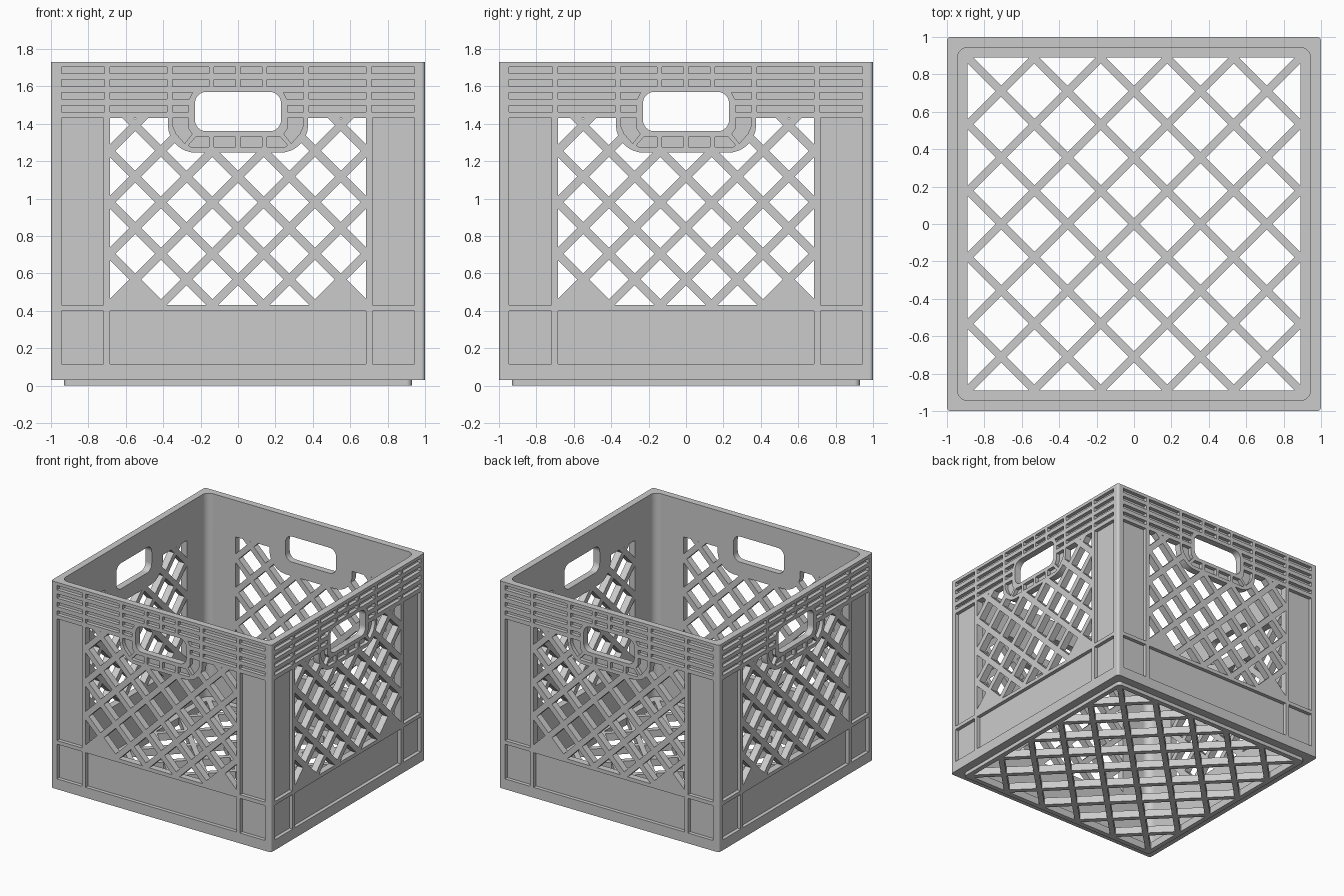
import bpy, bmesh, math
from mathutils import Matrix

if "Cube" in bpy.data.objects:
    bpy.data.objects.remove(bpy.data.objects["Cube"])

FRONT = Matrix.Rotation(math.pi / 2, 4, 'X')   # (u, v, w) -> x, z, outward
FLAT = Matrix.Identity(4)


def prism(bm, pts, w0, w1, m=FLAT):
    lo = [bm.verts.new(m @ Matrix.Translation((u, v, w0)).translation) for u, v in pts]
    hi = [bm.verts.new(m @ Matrix.Translation((u, v, w1)).translation) for u, v in pts]
    bm.faces.new(lo[::-1])
    bm.faces.new(hi)
    n = len(pts)
    for i in range(n):
        j = (i + 1) % n
        bm.faces.new((lo[i], lo[j], hi[j], hi[i]))


def to_object(bm, name):
    bmesh.ops.recalc_face_normals(bm, faces=bm.faces)
    mesh = bpy.data.meshes.new(name)
    bm.to_mesh(mesh)
    bm.free()
    ob = bpy.data.objects.new(name, mesh)
    bpy.context.collection.objects.link(ob)
    return ob


def prism_object(name, pts, w0, w1, m=FLAT):
    bm = bmesh.new()
    prism(bm, pts, w0, w1, m)
    return to_object(bm, name)


def combine(ob, others, operation='DIFFERENCE'):
    for other in others:
        mod = ob.modifiers.new('bool', 'BOOLEAN')
        mod.solver = 'EXACT'
        mod.operation = operation
        mod.object = other
    bpy.context.view_layer.update()
    mesh = bpy.data.meshes.new_from_object(
        ob.evaluated_get(bpy.context.evaluated_depsgraph_get()))
    ob.modifiers.clear()
    ob.data = mesh
    for other in others:
        bpy.data.objects.remove(other)


def arc(cx, cy, r, a0, a1, n=8):
    return [(cx + r * math.cos(math.radians(a0 + (a1 - a0) * i / n)),
             cy + r * math.sin(math.radians(a0 + (a1 - a0) * i / n))) for i in range(n + 1)]


def round_rect(x0, x1, y0, y1, r, n=8):
    return (arc(x1 - r, y1 - r, r, 0, 90, n) + arc(x0 + r, y1 - r, r, 90, 180, n)
            + arc(x0 + r, y0 + r, r, 180, 270, n) + arc(x1 - r, y0 + r, r, 270, 360, n))


def rect(x0, x1, y0, y1):
    return [(x0, y0), (x1, y0), (x1, y1), (x0, y1)]


def diagonal_bars(sign, start, step, count, width, w0, w1, m=FLAT):
    # one family of parallel 45 degree bars along sign*u + v = c
    bm = bmesh.new()
    q, h = math.sqrt(0.5), width / 2
    for k in range(-count, count + 1):
        c = start + k * step
        cu, cv = sign * c / 2, c / 2
        pts = [(cu + a * q + b * sign * q, cv - a * sign * q + b * q)
               for a, b in ((-3, -h), (3, -h), (3, h), (-3, h))]
        prism(bm, pts, w0, w1, m)
    return to_object(bm, 'bars')


# Lattice cells of one wall: window around the handle surround, minus the bars
right = [(0.685, 0.43), (0.685, 1.43), (0.375, 1.43)] + arc(0.225, 1.395, 0.15, 0, -90)
window = right + [(-u, v) for u, v in reversed(right)]
cells = prism_object('wall_cells', window, 0.85, 1.1, FRONT)
combine(cells, [diagonal_bars(s, 0.5675, 0.275, 9, 0.045, 0.8, 1.2, FRONT) for s in (1, -1)])

# Recessed pockets of one wall
DEPTH = 0.97
rows = [(1.668, 1.704), (1.60, 1.636), (1.531, 1.566), (1.464, 1.497)]
half = [rect(0.718, 0.945, 0.43, 1.43), rect(0.718, 0.945, 0.115, 0.40)]
for i, (z0, z1) in enumerate(rows):
    half += [rect(0.715, 0.945, z0, z1), rect(0.38, 0.685, z0, z1)]
    if i < 2:
        half += [rect(0.155, 0.35, z0, z1), rect(0.013, 0.128, z0, z1)]
half += [
    [(0.262, 1.531), (0.35, 1.531), (0.35, 1.566), (0.243, 1.566)],
    rect(0.265, 0.35, *rows[3]),
    [(0.35, 1.43), (0.265, 1.43), (0.265, 1.375), (0.245, 1.345),
     (0.285, 1.295), (0.33, 1.345), (0.35, 1.39)],
    [(0.155, 1.33), (0.155, 1.275), (0.25, 1.275), (0.265, 1.285), (0.225, 1.33)],
    rect(0.013, 0.128, 1.275, 1.33),
]
bm = bmesh.new()
bm.from_mesh(cells.data)
bpy.data.objects.remove(cells)
for p in half:
    prism(bm, p, DEPTH, 1.1, FRONT)
    prism(bm, [(-u, v) for u, v in p], DEPTH, 1.1, FRONT)
prism(bm, rect(-0.685, 0.685, 0.115, 0.40), DEPTH, 1.1, FRONT)

# Handle opening
prism(bm, round_rect(-0.23, 0.23, 1.36, 1.57, 0.06), 0.85, 1.1, FRONT)

# Repeat the cutters on all four walls
front_geom = bm.verts[:] + bm.edges[:] + bm.faces[:]
for k in (1, 2, 3):
    copy = bmesh.ops.duplicate(bm, geom=front_geom)['geom']
    bmesh.ops.rotate(bm, cent=(0, 0, 0), matrix=Matrix.Rotation(k * math.pi / 2, 3, 'Z'),
                     verts=[g for g in copy if isinstance(g, bmesh.types.BMVert)])
wall_cutter = to_object(bm, 'wall_cutter')

# Floor lattice cells
floor_cutter = prism_object('floor_cutter', rect(-0.89, 0.89, -0.89, 0.89), -0.1, 0.2)
combine(floor_cutter, [diagonal_bars(s, 0, 0.355, 6, 0.042, -0.2, 0.3) for s in (1, -1)])

# Crate body with stacking foot, hollowed out
crate = prism_object('crate', round_rect(-1, 1, -1, 1, 0.02, 5), 0.03, 1.73)
foot = prism_object('foot', round_rect(-0.93, 0.93, -0.93, 0.93, 0.03, 5), 0, 0.045)
combine(crate, [foot], 'UNION')
cavity = prism_object('cavity', round_rect(-0.945, 0.945, -0.945, 0.945, 0.06), 0.06, 1.9)
combine(crate, [cavity, floor_cutter, wall_cutter])

# Smooth the rounded corners, keep flat faces flat
bpy.context.view_layer.objects.active = crate
crate.select_set(True)
bpy.ops.object.shade_smooth_by_angle(angle=math.radians(25))
weighted = crate.modifiers.new('weighted_normals', 'WEIGHTED_NORMAL')
weighted.keep_sharp = True
